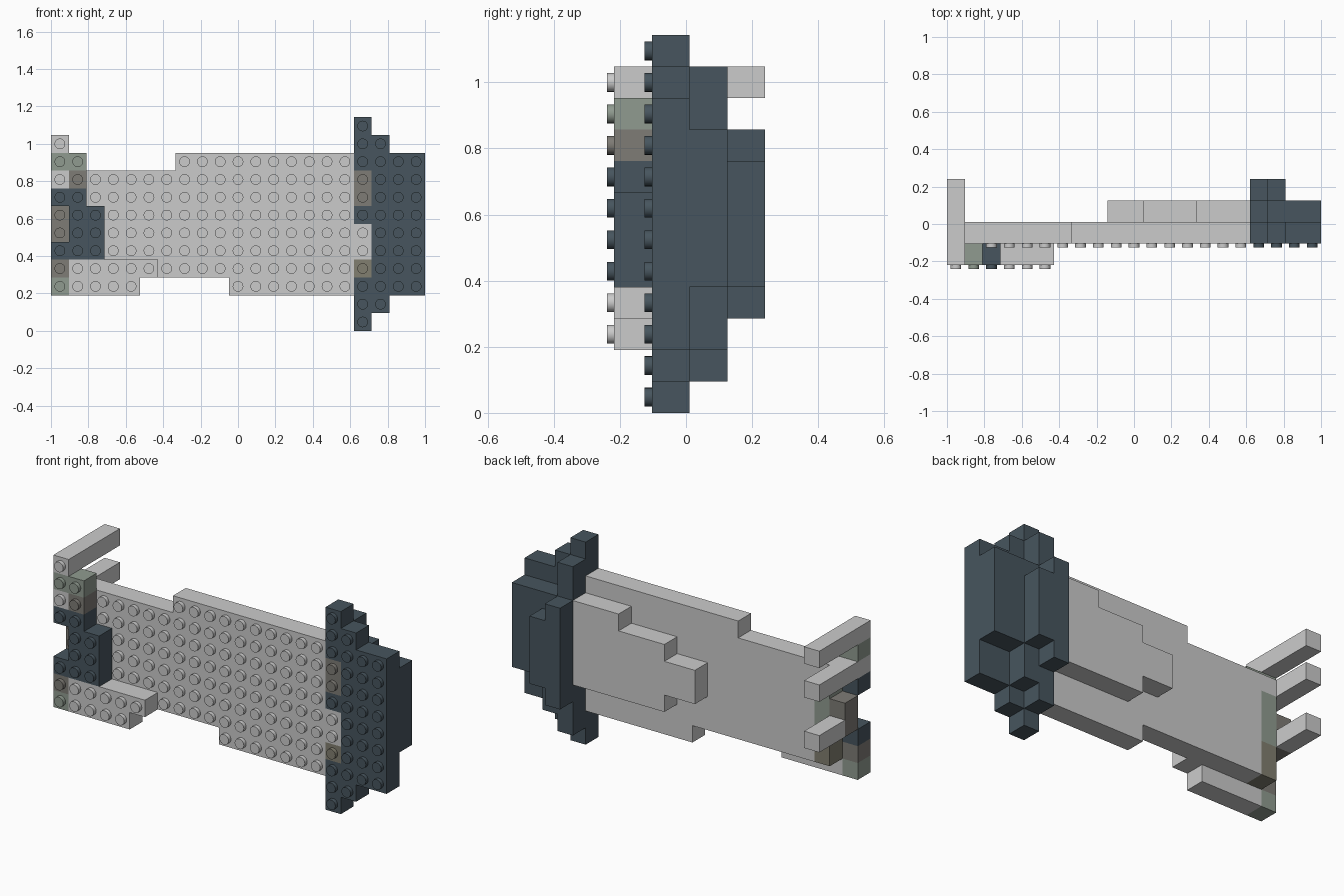
import bpy, bmesh, math
from mathutils import Matrix, Vector

if "Cube" in bpy.data.objects:
    bpy.data.objects.remove(bpy.data.objects["Cube"])

P = 2 / 21            # cell size in x and z
T = P * 1.2           # layer thickness in y
S = 0.0214            # stud length
Y0 = -(4 * T + S) / 2 + S   # front face of the foremost layer
FRONT, MID, REAR, BACK = range(4)   # layers from front to back

cells = {}


def fill(part, layer, c0, c1, r0, r1):
    """Fill a block of columns c0..c1 and rows r0..r1; later fills overwrite."""
    for c in range(c0, c1 + 1):
        for r in range(r0, r1 + 1):
            cells[(c, layer, r)] = part


# main light plate, wider towards the dark end
fill("main_plate", MID, 1, 16, 3, 8)
fill("main_plate", MID, 10, 16, 2, 2)
fill("main_plate", MID, 7, 16, 9, 9)

# stepped reinforcement on the back
fill("back_ridge", REAR, 9, 16, 5, 6)
for start, row in ((11, 4), (11, 7), (14, 8)):
    fill("back_ridge", REAR, start, 16, row, row)

# dark end: each layer steps in column by column
for col in range(17, 21):
    inset = min(col - 17, 2)
    fill("dark_end", MID, col, col, inset, 11 - inset)
    if inset < 2:
        fill("dark_end", BACK, col, col, 3 + inset, 8 - inset)
fill("dark_end", REAR, 17, 20, 4, 8)
fill("dark_end", REAR, 18, 18, 2, 3)
fill("dark_end", REAR, 17, 17, 1, 10)

# overlay on the front of the narrow end
fill("lower_bar", FRONT, 0, 4, 2, 2)
fill("lower_bar", FRONT, 0, 5, 3, 3)
fill("dark_overlay", FRONT, 0, 2, 4, 4)
fill("dark_overlay", FRONT, 1, 2, 5, 6)
fill("dark_overlay", FRONT, 0, 1, 7, 7)
fill("prong_tips", FRONT, 0, 0, 8, 10)

# coloured inlays
fill("main_plate", MID, 17, 17, 4, 5)
fill("olive_inlay", MID, 17, 17, 3, 3)
fill("brown_inlay", MID, 17, 17, 7, 8)
fill("green_inlay", FRONT, 0, 1, 9, 9)
fill("green_inlay", MID, 1, 1, 5, 7)
fill("olive_inlay", MID, 1, 1, 3, 4)
fill("brown_inlay", MID, 0, 0, 5, 6)
cells[(0, FRONT, 2)] = "green_inlay"
cells[(0, FRONT, 3)] = cells[(1, FRONT, 8)] = "brown_inlay"

# three prongs reaching backwards
for row in (5, 8, 10):
    for layer in (MID, REAR, BACK):
        cells.setdefault((0, layer, row), "prongs")


def colour_of(part):
    if part.startswith("dark"):
        return (0.063, 0.091, 0.112, 1)
    if part.startswith("brown"):
        return (0.21, 0.20, 0.18, 1)
    if part.startswith("olive"):
        return (0.22, 0.21, 0.16, 1)
    if part.startswith("green"):
        return (0.28, 0.33, 0.28, 1)
    return None


def corner(c, l, r):
    return Vector((-1 + c * P, Y0 + l * T, r * P))


def build(part):
    """Outer skin of one part's cells, plus studs on its exposed front faces."""
    bm = bmesh.new()
    studs = []
    for cell in [k for k, v in cells.items() if v == part]:
        for axis in range(3):
            for side in (0, 1):
                near = list(cell)
                near[axis] += 1 if side else -1
                if tuple(near) in cells:
                    continue
                u, v = (axis + 1) % 3, (axis + 2) % 3
                pts = []
                for a, b in ((0, 0), (1, 0), (1, 1), (0, 1)):
                    k = list(cell)
                    k[axis] += side
                    k[u] += a
                    k[v] += b
                    pts.append(bm.verts.new(corner(*k)))
                bm.faces.new(pts if side else pts[::-1])
                if axis == 1 and side == 0:
                    studs.append(cell)
    bmesh.ops.remove_doubles(bm, verts=bm.verts, dist=1e-4)
    bmesh.ops.dissolve_limit(bm, angle_limit=math.radians(1),
                             verts=bm.verts, edges=bm.edges)
    for c, l, r in studs:
        pos = corner(c + 0.5, l, r + 0.5) - Vector((0, S / 2, 0))
        bmesh.ops.create_cone(
            bm, cap_ends=True, segments=20, radius1=0.3 * P, radius2=0.3 * P, depth=S,
            matrix=Matrix.Translation(pos) @ Matrix.Rotation(math.pi / 2, 4, "X"))
    mesh = bpy.data.meshes.new(part)
    bm.to_mesh(mesh)
    bm.free()
    obj = bpy.data.objects.new(part, mesh)
    bpy.context.collection.objects.link(obj)
    colour = colour_of(part)
    if colour:
        mat = bpy.data.materials.new(part + "_colour")
        mat.diffuse_color = colour
        mat.use_nodes = True
        mat.node_tree.nodes["Principled BSDF"].inputs["Base Color"].default_value = mat.diffuse_color
        mesh.materials.append(mat)
    bpy.ops.object.select_all(action="DESELECT")
    obj.select_set(True)
    bpy.context.view_layer.objects.active = obj
    bpy.ops.object.shade_smooth_by_angle(angle=math.radians(30))


for name in sorted(set(cells.values())):
    build(name)
